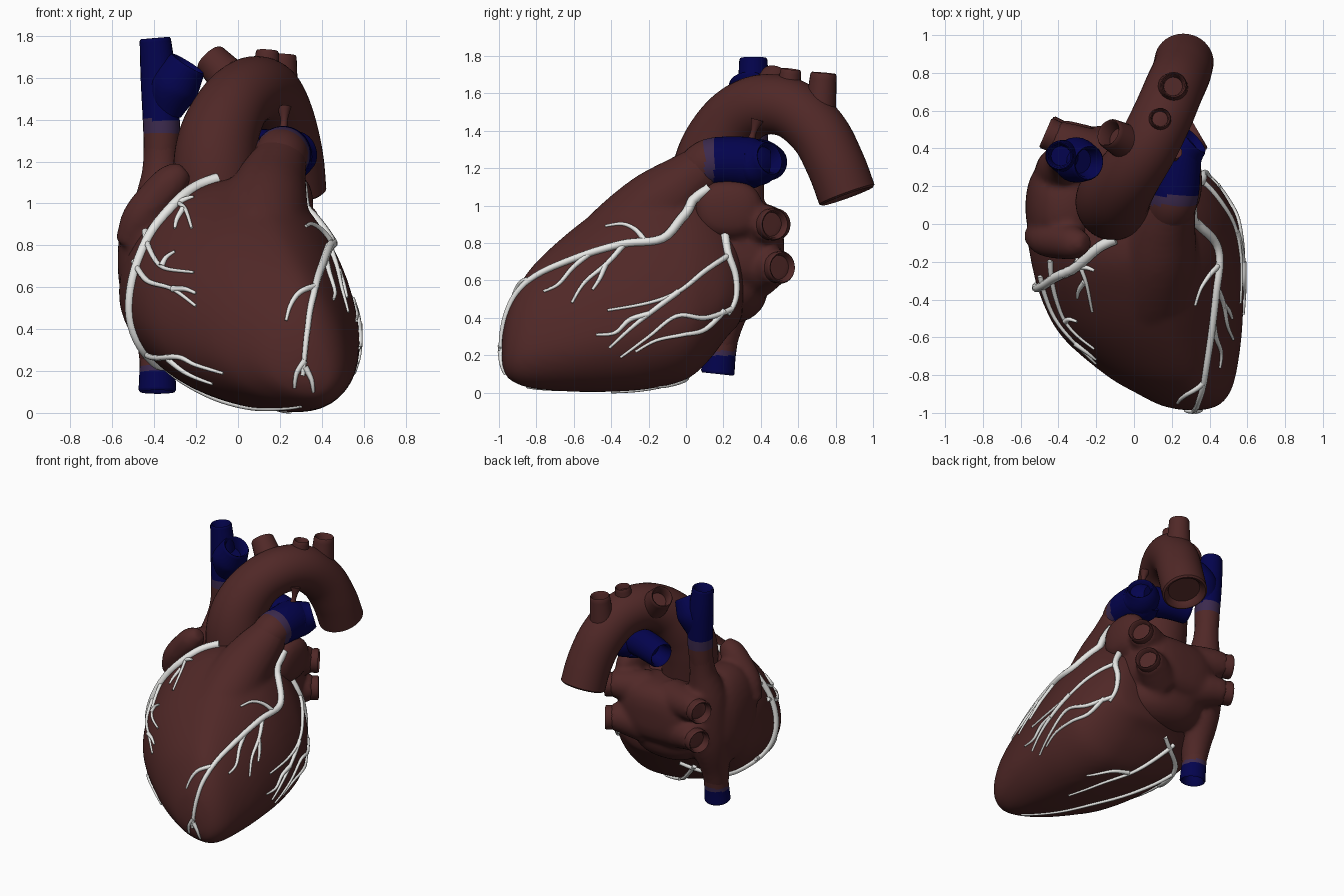
import bpy, bmesh, math
from mathutils import Vector
from mathutils.bvhtree import BVHTree

if "Cube" in bpy.data.objects:
    bpy.data.objects.remove(bpy.data.objects["Cube"])


def material(name, rgb):
    mat = bpy.data.materials.new(name)
    mat.use_nodes = True
    mat.diffuse_color = (*rgb, 1)
    node = next(n for n in mat.node_tree.nodes if n.type == "BSDF_PRINCIPLED")
    node.inputs["Base Color"].default_value = (*rgb, 1)
    node.inputs["Roughness"].default_value = .6
    return mat


muscle = material("muscle red", (.08, .021, .02))
vein_blue = material("vein blue", (.001, .001, .075))
blend = material("muted purple", (.045, .023, .075))
artery_white = material("artery white", (.82, .82, .8))
VESSEL = (muscle, blend, vein_blue)


def finish(name, bm, mats, rule=None):
    """Turn a bmesh into a smooth shaded object, coloured by a rule."""
    bmesh.ops.recalc_face_normals(bm, faces=bm.faces)
    for face in bm.faces:
        face.smooth = True
        if rule:
            face.material_index = rule(face.calc_center_median())
    mesh = bpy.data.meshes.new(name)
    bm.to_mesh(mesh)
    bm.free()
    mesh.set_sharp_from_angle(angle=math.radians(50))
    for mat in mats:
        mesh.materials.append(mat)
    obj = bpy.data.objects.new(name, mesh)
    bpy.context.scene.collection.objects.link(obj)
    return obj


def resample(points, steps):
    """Catmull-Rom curve through vectors of any size."""
    pts = [Vector(p) for p in points]
    out = []
    for i in range(len(pts) - 1):
        a, b, c, d = pts[max(i - 1, 0)], pts[i], pts[i + 1], pts[min(i + 2, len(pts) - 1)]
        for k in range(steps):
            t = k / steps
            out.append((b * 2 + (c - a) * t + (a * 2 - b * 5 + c * 4 - d) * t * t
                        + (b * 3 - a - c * 3 + d) * t ** 3) * .5)
    return out + [pts[-1]]


def skin(bm, loops):
    """Bridge loops of coordinates into a closed surface."""
    rings = [[bm.verts.new(co) for co in loop] for loop in loops]
    for lower, upper in zip(rings, rings[1:]):
        for i in range(len(lower)):
            j = (i + 1) % len(lower)
            bm.faces.new((lower[i], lower[j], upper[j], upper[i]))
    bm.faces.new(rings[0])
    bm.faces.new(rings[-1])


def add_tube(bm, path, sides=24, steps=8, hollow=0):
    """Sweep a circle along (x, y, z, radius) points; hollow is the mouth depth."""
    pts = resample(path, steps)
    stations = []
    for i, p in enumerate(pts):
        ahead = (pts[min(i + 1, len(pts) - 1)] - pts[max(i - 1, 0)]).to_3d().normalized()
        stations.append((p.to_3d(), max(p[3], .002), ahead))
    if hollow:
        end, radius, ahead = stations[-1]
        stations += [(end + ahead * .01, radius * .92, ahead), (end, radius * .8, ahead),
                     (end - ahead * hollow, radius * .7, ahead)]
    side = stations[0][2].orthogonal()
    loops = []
    for centre, radius, ahead in stations:
        side = (side - ahead * side.dot(ahead)).normalized()
        other = ahead.cross(side)
        angles = [math.tau * k / sides for k in range(sides)]
        loops.append([centre + (side * math.cos(a) + other * math.sin(a)) * radius for a in angles])
    skin(bm, loops)


def tube(name, path, mats=(muscle,), rule=None, **options):
    bm = bmesh.new()
    add_tube(bm, path, **options)
    return finish(name, bm, mats, rule)


def add_blob(bm, centre, radii, box=2):
    """Ellipsoid; a higher box exponent squares it off."""
    new = bmesh.ops.create_uvsphere(bm, u_segments=32, v_segments=20, radius=1)["verts"]
    for v in new:
        size = sum(abs(c) ** box for c in v.co) ** (1 / box)
        v.co = Vector(c + r * x / size for c, r, x in zip(centre, radii, v.co))


def fuse(name, bm, voxel, smoothing):
    """Merge overlapping solids into one soft organic surface."""
    obj = finish(name, bm, (muscle,))
    remesh = obj.modifiers.new("Fuse", "REMESH")
    remesh.mode, remesh.voxel_size, remesh.use_smooth_shade = "VOXEL", voxel, True
    soft = obj.modifiers.new("Soften", "SMOOTH")
    soft.factor, soft.iterations = .5, smoothing
    graph = bpy.context.evaluated_depsgraph_get()
    mesh = bpy.data.meshes.new_from_object(obj.evaluated_get(graph))
    obj.modifiers.clear()
    obj.data = mesh
    mesh.materials.clear()
    mesh.materials.append(muscle)
    return obj


def section(s, count=56):
    """Lopsided oval across y, built from four quarter ellipses."""
    y, left, right, low, high = s
    loop = []
    for k in range(count):
        c, d = math.cos(math.tau * k / count), math.sin(math.tau * k / count)
        middle = left + (right - left) * (.57 if d > 0 else .72)
        widest = low + (high - low) * (.3 if c > 0 else .48)
        power = 1.2 if c > 0 and d > 0 else 1
        loop.append((middle + abs(c) ** power * ((right if c > 0 else left) - middle), y,
                     widest + abs(d) ** power * ((high if d > 0 else low) - widest)))
    return loop


# Ventricles with the outflow cone
bm = bmesh.new()
skin(bm, [section(s) for s in resample([
    (-.985, .25, .37, .15, .29), (-.96, .14, .45, .085, .42), (-.9, .02, .505, .045, .56),
    (-.8, -.15, .54, .02, .7), (-.6, -.38, .57, .005, .88), (-.4, -.49, .58, .005, 1.02),
    (-.2, -.545, .58, .02, 1.12), (0, -.57, .555, .07, 1.12), (.12, -.53, .5, .17, 1.08),
    (.22, -.45, .43, .3, .98), (.29, -.3, .33, .38, .88), (.31, -.15, .15, .5, .75)], 4)])
add_tube(bm, [(.07, -.55, .55, .23), (.1, -.36, .78, .23), (.13, -.18, .97, .205),
              (.16, -.02, 1.1, .17), (.2, .1, 1.2, .133), (.21, .13, 1.22, .125)])
ventricles = fuse("ventricles", bm, .02, 10)

# Atria, their ear-shaped pouches, vein roots and the hollow vein column
VEINS = (("left_upper", .34, .46, .9), ("left_lower", .31, .5, .67),
         ("right_upper", -.46, .47, .9), ("right_lower", -.45, .48, .68))
bm = bmesh.new()
add_blob(bm, (-.05, .3, .76), (.34, .225, .23), 3)
add_blob(bm, (-.05, .22, .58), (.3, .22, .21), 2.3)
add_blob(bm, (-.36, .09, .73), (.215, .28, .36), 2.3)
add_blob(bm, (.27, .23, .98), (.09, .18, .155), 2.4)
add_tube(bm, [(-.53, -.06, .8, .06), (-.47, -.08, .92, .09), (-.39, -.09, 1.02, .095),
              (-.31, -.1, 1.11, .085), (-.25, -.1, 1.16, .045)])
add_tube(bm, [(-.365, .35, 1.33, .085), (-.37, .33, 1.15, .09), (-.38, .28, .9, .14),
              (-.38, .25, .6, .14), (-.385, .2, .35, .1), (-.385, .18, .23, .085)])
for label, x, y, z in VEINS:
    add_tube(bm, [(x * .3, y - .13, z - .03, .14), (x * .7, y - .05, z, .11),
                  (x * .92, y - .01, z, .09)])
fuse("atria", bm, .018, 6)
for label, x, y, z in VEINS:
    tube(label + "_lung_vein", [(x * .6, y - .07, z, .075), (x * .8, y - .03, z, .082),
                                (x, y + .01, z, .086)], hollow=.07)

# Great artery and its arch branches
tube("aorta", [(-.1, .1, .93, .19), (-.11, .12, 1.15, .2), (-.09, .17, 1.32, .19),
               (-.02, .27, 1.47, .17), (.07, .41, 1.54, .162), (.15, .57, 1.515, .16),
               (.21, .71, 1.39, .158), (.25, .8, 1.22, .157), (.265, .86, 1.06, .157)],
     sides=40, hollow=.03)
for spot, base, tip, r in (("first", (.0, .41, 1.55), (-.13, .48, 1.69), .08),
                           ("second", (.13, .54, 1.56), (.14, .56, 1.72), .055),
                           ("third", (.2, .71, 1.42), (.21, .735, 1.7), .07)):
    tube(spot + "_arch_branch", [(*base, r * 1.3), (*tip, r)], hollow=.07)
tube("arch_ligament", [(.21, .34, 1.32, .03), (.22, .36, 1.39, .016), (.22, .38, 1.46, .035)])


# Lung artery trunk and its two arms
def by_depth(p):
    return 2 if p.y > .15 else 1 if p.y > .1 else 0


tube("lung_artery_trunk", [(.18, .04, 1.16, .12), (.205, .12, 1.225, .13), (.215, .24, 1.235, .135),
                           (.21, .36, 1.225, .135), (.2, .44, 1.22, .09)],
     VESSEL, by_depth, sides=32, steps=10)
tube("left_lung_artery", [(.2, .27, 1.23, .12), (.25, .38, 1.23, .125), (.31, .44, 1.25, .095)],
     (vein_blue,), hollow=.1)
tube("right_lung_artery", [(.2, .34, 1.24, .11), (.06, .4, 1.25, .105), (-.1, .45, 1.23, .095)],
     (vein_blue,), hollow=.1)


# Hollow vein ends on the right side
def by_height(p):
    if p.z > 1.4 or p.z < .2:
        return 2
    return 1 if p.z > 1.33 or p.z < .225 else 0


tube("upper_hollow_vein", [(-.37, .34, 1.2, .08), (-.365, .35, 1.36, .088),
                           (-.38, .36, 1.6, .085), (-.395, .36, 1.78, .075)],
     VESSEL, by_height, steps=14, hollow=.1)
tube("upper_vein_branch", [(-.345, .35, 1.43, .075), (-.31, .34, 1.55, .12), (-.245, .325, 1.66, .096)],
     (vein_blue,), hollow=.08)
tube("lower_hollow_vein", [(-.385, .2, .34, .085), (-.385, .18, .2, .086), (-.385, .17, .11, .09)],
     VESSEL, by_height, steps=14, hollow=.08)

# Coronary arteries laid over the ventricles
probe = bmesh.new()
probe.from_mesh(ventricles.data)
surface = BVHTree.FromBMesh(probe)


def front(x, z):
    return surface.ray_cast(Vector((x, -3, z)), Vector((0, 1, 0)))[0] or Vector((x, -.2, z))


def flank(y, z):
    return surface.ray_cast(Vector((3, y, z)), Vector((-1, 0, 0)))[0] or Vector((.4, y, z))


def below(x, y):
    return surface.ray_cast(Vector((x, y, -3)), Vector((0, 0, 1)))[0] or Vector((x, y, .2))


def coronary(name, points, thick, thin):
    path = resample(points, 6)
    laid = []
    for i, p in enumerate(path):
        spot, normal = surface.find_nearest(p)[:2]
        radius = thick + (thin - thick) * i / (len(path) - 1)
        laid.append((*(spot + normal * radius * .4), radius))
    tube(name, laid, (artery_white,), sides=8, steps=1)


coronary("right_coronary", [(-.1, -.08, 1.12), (-.2, -.13, 1.1), (-.34, -.25, 1.02), (-.45, -.3, .9),
         (-.49, -.33, .7), (-.5, -.33, .5), (-.45, -.27, .3), (-.4, -.1, .2), (-.33, .08, .22),
         (-.2, .18, .26), (-.1, .22, .32)], .029, .015)
coronary("left_descending", [(.31, .13, 1.09), (.36, 0, .97), (.42, -.13, .81), (.43, -.35, .79),
         (.41, -.6, .72), (.37, -.8, .62), (.34, -.92, .48), (.32, -.96, .3), (.31, -.95, .18)],
         .028, .011)
coronary("circumflex", [flank(*p) for p in ((.2, .85), (.22, .74), (.26, .62), (.26, .5), (.22, .42))],
         .024, .013)

flank_twigs = (
    ((.22, .73), (.1, .65), (-.04, .54), (-.2, .48), (-.42, .44)),
    ((-.04, .54), (-.2, .42), (-.3, .34), (-.41, .24)),
    ((-.2, .42), (-.3, .39), (-.38, .32), (-.48, .31)),
    ((.24, .45), (.1, .4), (-.05, .41), (-.2, .3), (-.35, .19)),
    ((.2, .44), (.1, .34), (-.02, .31), (-.16, .28), (-.27, .22)),
    ((-.22, .81), (-.27, .87), (-.34, .9), (-.43, .89)),
    ((-.33, .79), (-.42, .69), (-.54, .59), (-.61, .48)),
    ((-.43, .68), (-.46, .61), (-.5, .55)),
    ((-.5, .75), (-.6, .67), (-.68, .58), (-.76, .54)))
front_twigs = (
    ((-.33, 1.03), (-.29, 1), (-.25, .97), (-.22, .88)),
    ((-.28, 1), (-.24, 1.02), (-.21, 1.03)),
    ((-.26, .97), (-.29, .92), (-.3, .88)),
    ((-.46, .88), (-.41, .76), (-.35, .69), (-.21, .67)),
    ((-.36, .7), (-.34, .74), (-.3, .77)),
    ((-.49, .72), (-.43, .63), (-.31, .59), (-.2, .51)),
    ((-.31, .59), (-.25, .59), (-.2, .57)),
    ((-.45, .28), (-.31, .27), (-.2, .23), (-.07, .19)),
    ((-.33, .26), (-.24, .19), (-.12, .14)),
    ((.36, .6), (.29, .57), (.25, .51), (.23, .44)),
    ((.32, .25), (.28, .19), (.27, .12)),
    ((.32, .22), (.35, .16), (.36, .1)))
under_twigs = (
    ((-.35, 0), (-.22, -.15), (0, -.4), (.15, -.65), (.3, -.85)),
    ((-.2, .18), (0, .03), (.15, -.15), (.25, -.4)),
    ((.05, 0), (.18, -.03), (.3, -.15)))
for label, place, twigs in (("flank_twig", flank, flank_twigs), ("front_twig", front, front_twigs),
                            ("under_twig", below, under_twigs)):
    for twig in twigs:
        coronary(label, [place(*p) for p in twig], .016, .007)
probe.free()
